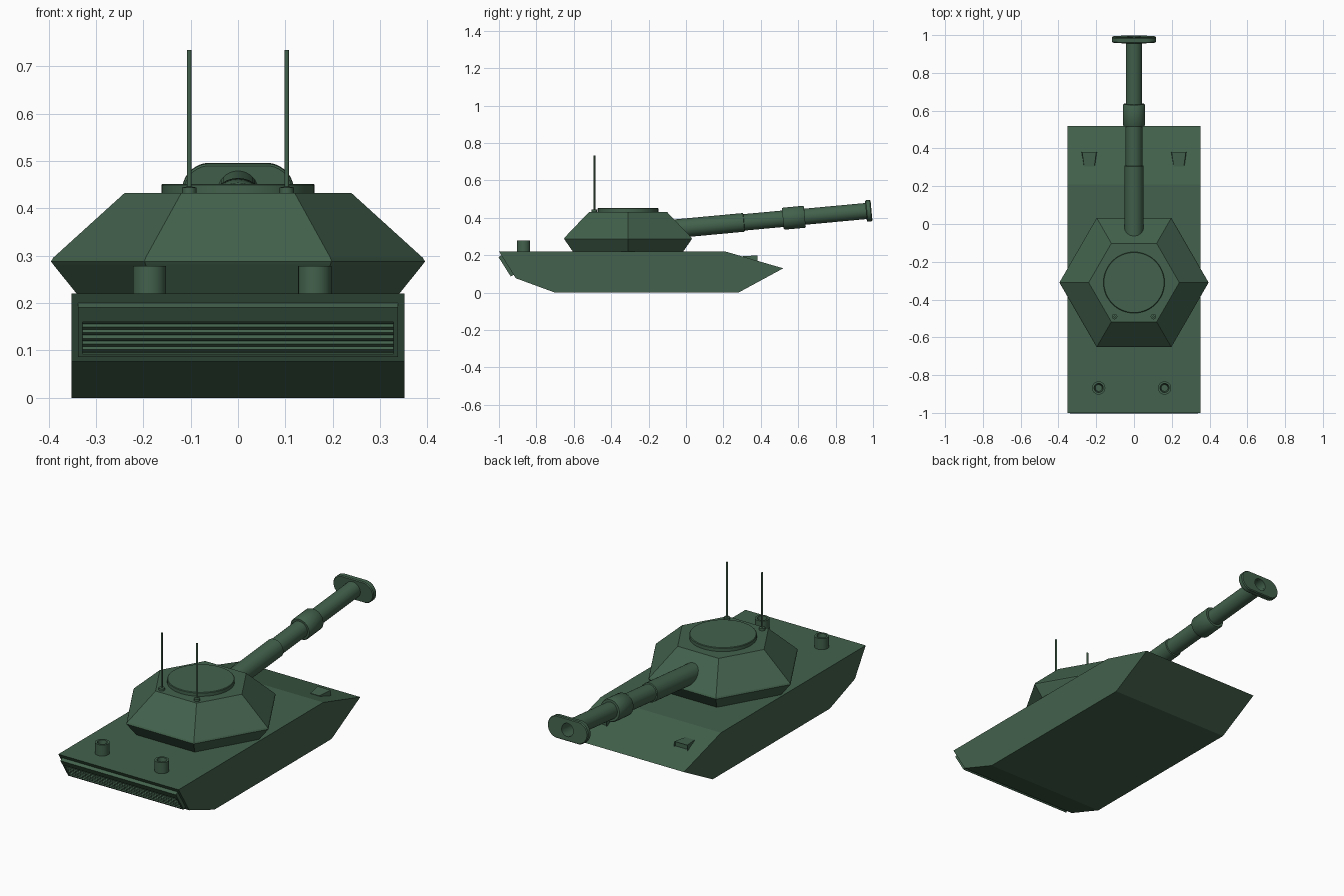
import bpy, bmesh, math
from mathutils import Matrix, Vector

if "Cube" in bpy.data.objects:
    bpy.data.objects.remove(bpy.data.objects["Cube"])

green = bpy.data.materials.new("army green")
green.diffuse_color = (0.055, 0.12, 0.072, 1)
green.use_nodes = True
green.node_tree.nodes["Principled BSDF"].inputs["Base Color"].default_value = green.diffuse_color


def finish(name, bm, matrix=None, smooth=False):
    bmesh.ops.remove_doubles(bm, verts=bm.verts, dist=1e-5)
    bmesh.ops.recalc_face_normals(bm, faces=bm.faces)
    me = bpy.data.meshes.new(name)
    bm.to_mesh(me)
    bm.free()
    me.materials.append(green)
    ob = bpy.data.objects.new(name, me)
    bpy.context.collection.objects.link(ob)
    if matrix:
        ob.matrix_world = matrix
    if smooth:
        bpy.ops.object.select_all(action='DESELECT')
        ob.select_set(True)
        bpy.context.view_layer.objects.active = ob
        bpy.ops.object.shade_smooth_by_angle(angle=math.radians(35))
    return ob


def loft(name, loops, closed=False, matrix=None, smooth=False):
    """Join equal-length point loops; cap the ends unless closed into a ring."""
    bm = bmesh.new()
    rows = [[bm.verts.new(p) for p in lp] for lp in loops]
    n = len(rows[0])
    pairs = list(zip(rows, rows[1:])) + ([(rows[-1], rows[0])] if closed else [])
    for a, b in pairs:
        for i in range(n):
            j = (i + 1) % n
            bm.faces.new((a[i], a[j], b[j], b[i]))
    if not closed:
        bm.faces.new(rows[0])
        bm.faces.new(rows[-1])
    return finish(name, bm, matrix, smooth)


def circle(r, z, n, flat=0.0, phase=0.0):
    pts = []
    for i in range(n):
        t = 2 * math.pi * (i + phase) / n
        c = math.cos(t)
        pts.append((r * c + math.copysign(flat, c), r * math.sin(t), z))
    return pts


def lathe(name, profile, n=32, loc=(0, 0, 0), matrix=None, smooth=True):
    return loft(name, [circle(r, z, n) for r, z in profile], False,
                matrix or Matrix.Translation(loc), smooth)


def box(name, size, center, matrix):
    bm = bmesh.new()
    bmesh.ops.create_cube(bm, size=1)
    for v in bm.verts:
        v.co = Vector([v.co[k] * size[k] + center[k] for k in range(3)])
    return finish(name, bm, matrix)


# Hull: side profile extruded across the width
side = [(-1, 0.22), (-0.91, 0.077), (-0.70, 0), (0.28, 0), (0.52, 0.13), (0.21, 0.22)]
loft("hull", [[(x, y, z) for y, z in side] for x in (-0.352, 0.352)])

# Turret: faceted hexagon with a narrow belt
lathe("turret", [(0.34, 0.219), (0.390, 0.281), (0.395, 0.288), (0.390, 0.296), (0.24, 0.432)],
      6, (0, -0.31, 0), smooth=False)
lathe("turret_hatch", [(0.162, 0.43), (0.162, 0.449), (0.159, 0.452)], 48, (0, -0.31, 0))

# Gun: stepped tube with a bored end, raised about five degrees
aim = Matrix.Translation((0, 0, 0.347)) @ Matrix.Rotation(math.radians(-84.7), 4, 'X')
lathe("gun_barrel", [(0.05, -0.12), (0.05, 0.31), (0.044, 0.312), (0.044, 0.52),
                     (0.055, 0.52), (0.059, 0.526), (0.059, 0.632), (0.055, 0.638),
                     (0.043, 0.638), (0.043, 0.98), (0.034, 0.98), (0.034, 0.85)], 32, matrix=aim)
# Flattened muzzle plate with a round hole
n = 32
loft("muzzle_brake", [circle(0.034, 0.966, n, 0, 0.5), circle(0.054, 0.966, n, 0.06, 0.5),
                      circle(0.058, 0.971, n, 0.06, 0.5), circle(0.058, 0.991, n, 0.06, 0.5),
                      circle(0.054, 0.996, n, 0.06, 0.5), circle(0.034, 0.996, n, 0, 0.5)],
     True, aim, True)

# Antennas with small bases
for s, tag in ((-1, "left"), (1, "right")):
    lathe("antenna_" + tag, [(0.015, 0.43), (0.015, 0.444), (0.005, 0.446), (0.005, 0.734)],
          12, (0.103 * s, -0.49, 0))

# Open exhaust stacks on the engine deck
for x, tag in ((-0.187, "left"), (0.162, "right")):
    lathe("exhaust_" + tag, [(0.035, 0.215), (0.035, 0.278), (0.024, 0.278), (0.018, 0.235)],
          24, (x, -0.868, 0))

# Headlight wedges on the sloping front plate, with a recessed lens face
for s, tag in ((-1, "left"), (1, "right")):
    bm = bmesh.new()
    rows = []
    for y, w, top, bot in ((0.305, 0.03, 0.195, 0.185), (0.382, 0.041, 0.199, 0.165)):
        rows.append([bm.verts.new((x, y, z)) for x, z in
                     ((-w, bot), (w, bot), (w - 0.003, top), (-w + 0.003, top))])
    for i in range(4):
        j = (i + 1) % 4
        bm.faces.new((rows[0][i], rows[0][j], rows[1][j], rows[1][i]))
    bm.faces.new(rows[0])
    lens = bm.faces.new(rows[1])
    bmesh.ops.recalc_face_normals(bm, faces=bm.faces)
    bmesh.ops.inset_region(bm, faces=[lens], thickness=0.005, depth=-0.008)
    finish("headlight_" + tag, bm, Matrix.Translation((0.237 * s, 0, 0)))

# Engine grille: frame and slats lying on the slanted end plate
# local axes: x across, y up the slope, z outward
up = Vector((0, -0.09, 0.143)).normalized()
out = Vector((0, -up.z, up.y))
out = out if out.y < 0 else -out
grille = Matrix.Translation((0, -0.91, 0.077)) @ Matrix(
    ((1, 0, 0, 0), (0, up.y, out.y, 0), (0, up.z, out.z, 0), (0, 0, 0, 1)))
box("grille_top_rail", (0.676, 0.036, 0.022), (0, 0.127, 0.007), grille)
box("grille_bottom_rail", (0.676, 0.008, 0.022), (0, 0.026, 0.007), grille)
for s, tag in ((-1, "left"), (1, "right")):
    box("grille_side_rail_" + tag, (0.010, 0.12, 0.022), (0.333 * s, 0.084, 0.007), grille)
for i in range(6):
    tilt = grille @ Matrix.Translation((0, 0.037 + i * 0.0142, 0.006)) @ Matrix.Rotation(0.35, 4, 'X')
    box("grille_slat_%d" % (i + 1), (0.662, 0.009, 0.016), (0, 0, 0), tilt)
